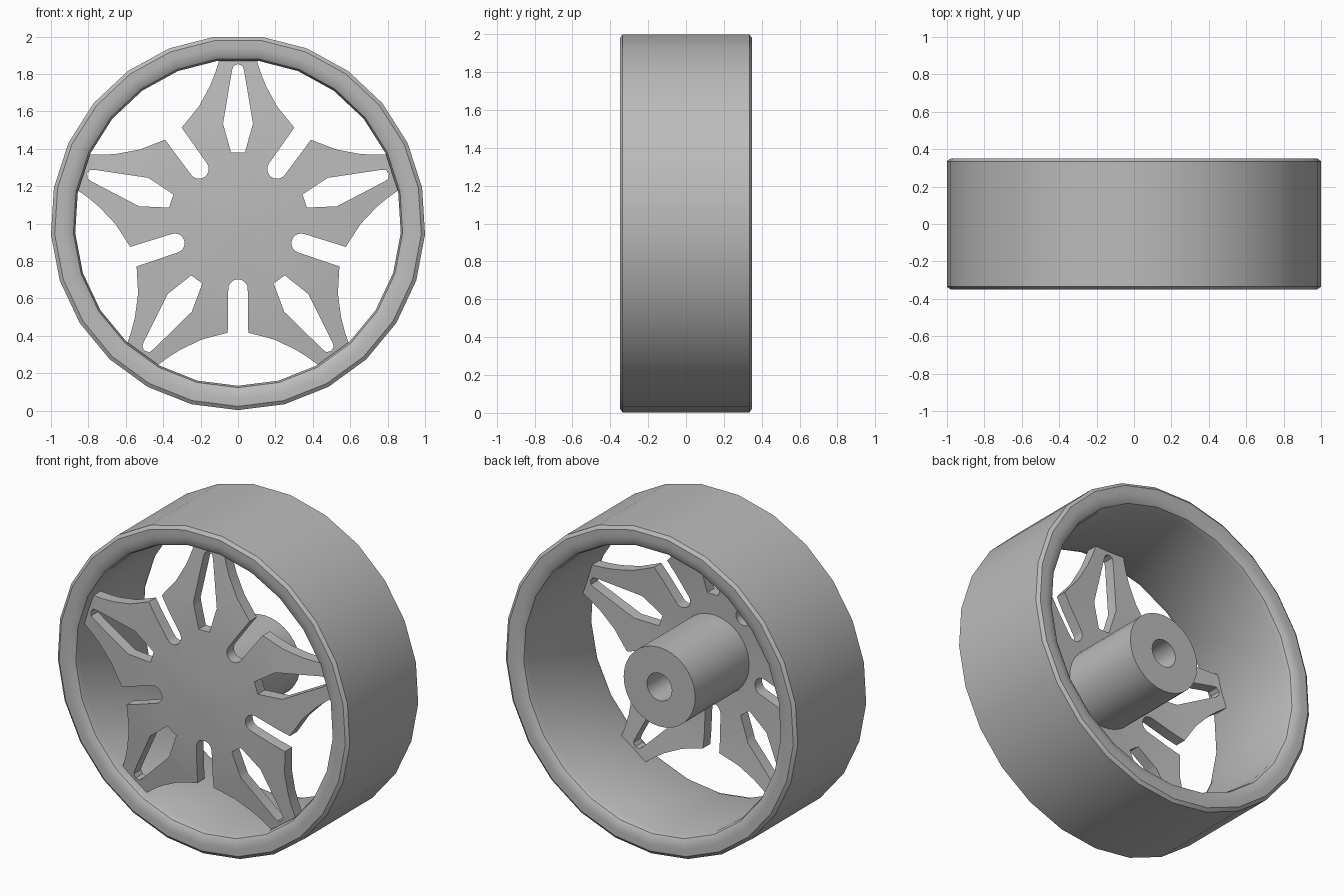
import bpy, bmesh, math
from math import sin, cos, pi, radians
from mathutils import Vector, Matrix

CENTRE_Z = 1.005

cube = bpy.data.objects.get("Cube")
if cube:
    bpy.data.objects.remove(cube, do_unlink=True)

grey = bpy.data.materials.new("grey_metal")
grey.use_nodes = True
grey.diffuse_color = (0.5, 0.5, 0.5, 1)
bsdf = next(n for n in grey.node_tree.nodes if n.type == "BSDF_PRINCIPLED")
bsdf.inputs["Base Color"].default_value = (0.5, 0.5, 0.5, 1)


def finish(bm, name, angle):
    """Turn a bmesh into a shaded object centred on the axle."""
    bmesh.ops.recalc_face_normals(bm, faces=bm.faces[:])
    mesh = bpy.data.meshes.new(name)
    bm.to_mesh(mesh)
    bm.free()
    mesh.materials.append(grey)
    obj = bpy.data.objects.new(name, mesh)
    obj.location.z = CENTRE_Z
    bpy.context.collection.objects.link(obj)
    bpy.ops.object.select_all(action="DESELECT")
    obj.select_set(True)
    bpy.context.view_layer.objects.active = obj
    bpy.ops.object.shade_smooth_by_angle(angle=radians(angle))
    return obj


def lathe(name, profile, sides, angle=35):
    """Spin a closed (radius, y) profile about the axle, a corner at the bottom."""
    bm = bmesh.new()
    rings = []
    for i in range(sides):
        a = 2 * pi * i / sides
        rings.append([bm.verts.new((r * sin(a), y, -r * cos(a))) for r, y in profile])
    count = len(profile)
    for i in range(sides):
        here, there = rings[i], rings[(i + 1) % sides]
        for j in range(count):
            k = (j + 1) % count
            bm.faces.new((here[j], there[j], there[k], here[k]))
    return finish(bm, name, angle)


# Rim: a wide band with rounded lips, the same on both sides
lip = [(0.872, 0.30), (0.882, 0.33), (0.905, 0.345), (0.94, 0.35),
       (0.982, 0.35), (1.002, 0.335)]
lathe("rim", lip + [(r, -y) for r, y in reversed(lip)], 25)

# Hub: a tube behind the spokes
lathe("hub", [(0.085, -0.29), (0.245, -0.29), (0.245, 0.26), (0.085, 0.26)], 32)

# Spoke plate: half of one spoke, mirrored and repeated five times
SLOT = radians(36)
along = Vector((sin(SLOT), cos(SLOT)))
across = Vector((-cos(SLOT), sin(SLOT)))
half = [Vector(p) for p in (
    (0, 0), (0, 0.375), (0.037, 0.375), (0.08, 0.53), (0.032, 0.815),
    (0.024, 0.838), (0, 0.848), (0, 0.87), (0.1, 0.87), (0.122, 0.8),
    (0.15, 0.73), (0.21, 0.62))]
half.append(along * 0.588 + across * 0.055)
for i in range(6):
    t = pi / 2 * i / 5
    half.append(along * (0.355 - 0.052 * sin(t)) + across * (0.052 * cos(t)))


def dome(d):
    """Front height of the plate at distance d from the axle."""
    steps = [(0, -0.348), (0.1, -0.346), (0.5, -0.325), (0.9, -0.277)]
    for (d0, y0), (d1, y1) in zip(steps, steps[1:]):
        if d <= d1:
            return y0 + (y1 - y0) * (d - d0) / (d1 - d0)
    return steps[-1][1]


bm = bmesh.new()
bm.faces.new([bm.verts.new((p.x, 0, p.y)) for p in half])
slope = Vector((sin(SLOT / 2), 0, cos(SLOT / 2)))
for d in (0.1, 0.5):
    bmesh.ops.bisect_plane(bm, geom=bm.verts[:] + bm.edges[:] + bm.faces[:],
                           plane_co=slope * d, plane_no=slope)
for v in bm.verts:
    v.co.y = dome(v.co.dot(slope))

piece = bm.faces[:]
other = bmesh.ops.duplicate(bm, geom=bm.verts[:] + bm.edges[:] + piece)["geom"]
for v in other:
    if isinstance(v, bmesh.types.BMVert):
        v.co.x = -v.co.x
bmesh.ops.reverse_faces(bm, faces=[f for f in other if isinstance(f, bmesh.types.BMFace)])
spoke = bm.verts[:] + bm.edges[:] + bm.faces[:]
for k in range(1, 5):
    copy = bmesh.ops.duplicate(bm, geom=spoke)["geom"]
    bmesh.ops.rotate(bm, verts=[v for v in copy if isinstance(v, bmesh.types.BMVert)],
                     cent=(0, 0, 0), matrix=Matrix.Rotation(2 * pi * k / 5, 3, "Y"))
bmesh.ops.remove_doubles(bm, verts=bm.verts[:], dist=0.0005)

# Give the plate its thickness
grown = bmesh.ops.extrude_face_region(bm, geom=bm.faces[:])["geom"]
bmesh.ops.translate(bm, vec=(0, 0.07, 0),
                    verts=[v for v in grown if isinstance(v, bmesh.types.BMVert)])
finish(bm, "spoke_plate", 30)
